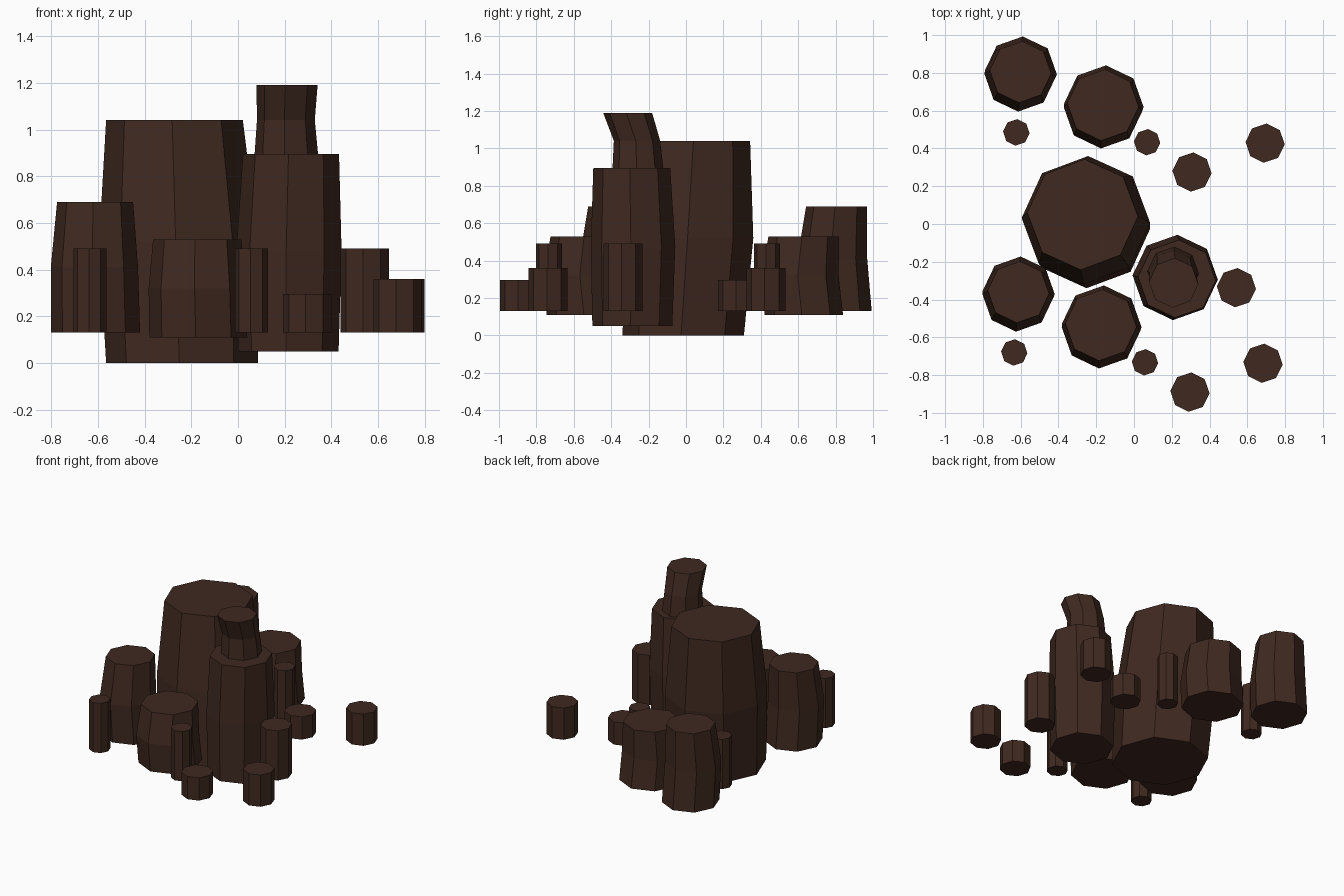
import bpy, bmesh, math

if "Cube" in bpy.data.objects:
    bpy.data.objects.remove(bpy.data.objects["Cube"])

brown = bpy.data.materials.new("dark_brown")
brown.diffuse_color = (0.05, 0.022, 0.014, 1)
brown.use_nodes = True
brown.node_tree.nodes["Principled BSDF"].inputs["Base Color"].default_value = brown.diffuse_color


def column(name, rings, turn=-3, sides=8):
    """Faceted column lofted through rings of (x, y, z, radius)."""
    bm = bmesh.new()
    loops = []
    for x, y, z, r in rings:
        loop = []
        for k in range(sides):
            a = math.tau * k / sides + math.radians(turn)
            loop.append(bm.verts.new((x + r * math.cos(a), y + r * math.sin(a), z)))
        loops.append(loop)
    for lo, hi in zip(loops, loops[1:]):
        for k in range(sides):
            j = (k + 1) % sides
            bm.faces.new((lo[k], lo[j], hi[j], hi[k]))
    bm.faces.new(loops[0][::-1])
    bm.faces.new(loops[-1])
    mesh = bpy.data.meshes.new(name)
    bm.to_mesh(mesh)
    bm.free()
    mesh.materials.append(brown)
    obj = bpy.data.objects.new(name, mesh)
    bpy.context.collection.objects.link(obj)
    return obj


# Central large column
column("main_column", [(-0.24, -0.015, 0, 0.325),
                       (-0.255, 0.02, 0.52, 0.34),
                       (-0.272, 0.05, 1.04, 0.293)], -2)

# Second tall column with the bent spout on top
column("tall_column", [(0.217, -0.287, 0.05, 0.214),
                       (0.218, -0.283, 0.475, 0.226),
                       (0.227, -0.29, 0.895, 0.206)])
column("bent_spout", [(0.207, -0.257, 0.895, 0.136),
                      (0.205, -0.262, 1.04, 0.124),
                      (0.21, -0.312, 1.19, 0.131)])

# Single stub beside the tall column
column("side_stub", [(0.542, -0.337, 0.13, 0.104),
                     (0.542, -0.337, 0.49, 0.104)], -4)

# Cluster of medium columns and stubs, repeated in front and behind
stubs = [(-0.634, -0.68, 0.49, 0.07), (0.058, -0.732, 0.49, 0.07),
         (0.296, -0.89, 0.295, 0.104), (0.683, -0.737, 0.36, 0.104)]
for place, dx, dy in (("front", 0, 0), ("back", 0.011, 1.165)):
    column(place + "_outer_column", [(-0.61 + dx, -0.363 + dy, 0.13, 0.191),
                                     (-0.615 + dx, -0.383 + dy, 0.41, 0.187),
                                     (-0.612 + dx, -0.36 + dy, 0.69, 0.163)])
    column(place + "_inner_column", [(-0.17 + dx, -0.535 + dy, 0.11, 0.21),
                                     (-0.175 + dx, -0.557 + dy, 0.32, 0.208),
                                     (-0.175 + dx, -0.535 + dy, 0.53, 0.189)])
    for i, (x, y, top, r) in enumerate(stubs, 1):
        column(f"{place}_stub_{i}", [(x + dx, y + dy, 0.13, r),
                                     (x + dx, y + dy, top, r)], -4)
